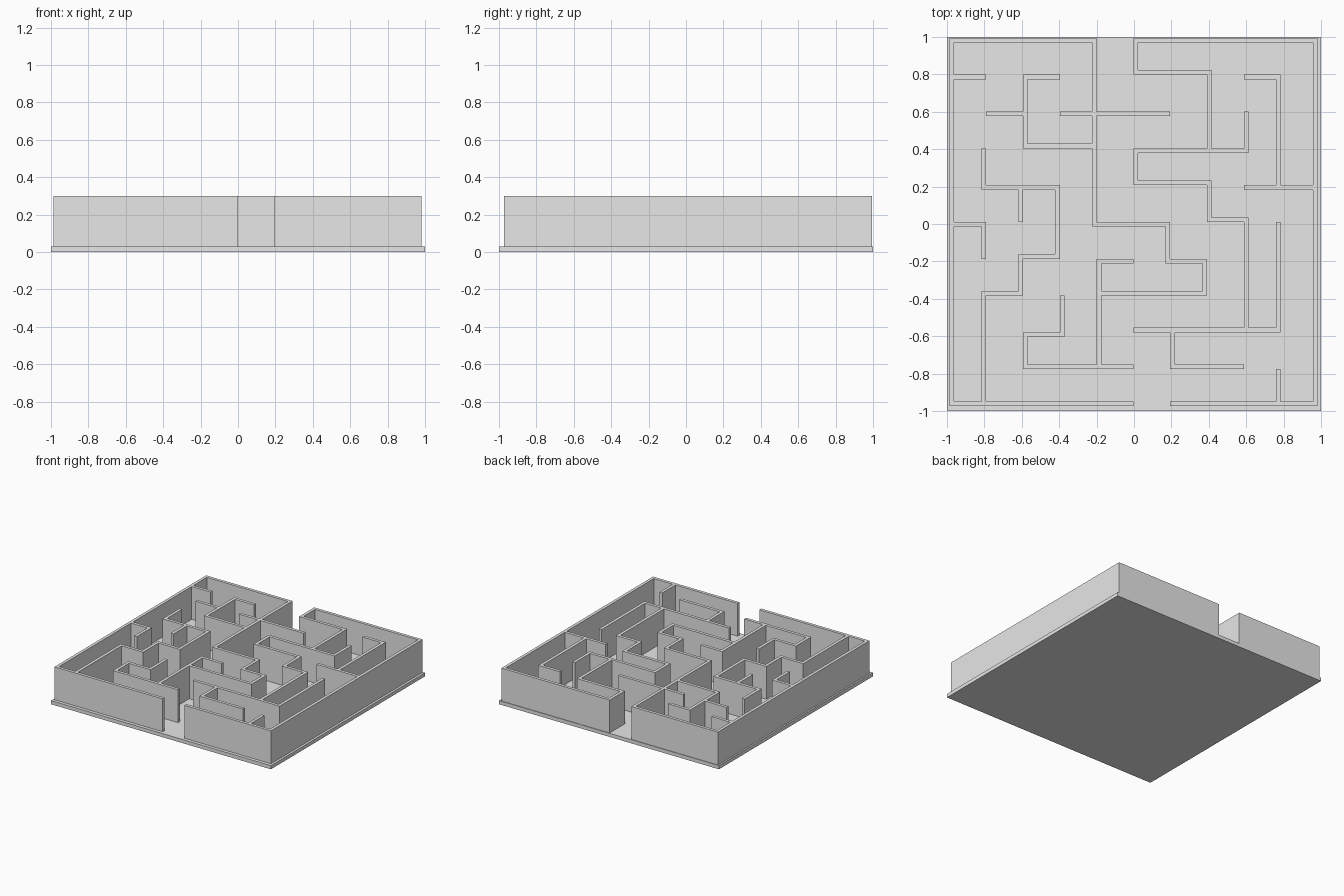
import bpy
import bmesh
from mathutils import Vector

if "Cube" in bpy.data.objects:
    bpy.data.objects.remove(bpy.data.objects["Cube"])

CELL = 0.1968                       # maze grid pitch
ORIGIN = Vector((-0.987, -0.973))   # front right corner of the grid
THICK = 0.025
FLOOR, TOP = 0.03, 0.3
STEP = {"N": Vector((0, 1)), "S": Vector((0, -1)),
        "E": Vector((1, 0)), "W": Vector((-1, 0))}

# Start column, start row, then moves; the wall lies to the right of the route
ROUTES = {
    "outer_wall_right": (5, 0, "W5 N10 E4 S5 E2 S1 E1 S1 W3 N1 E1"),
    "outer_wall_left": (7, 7, "N2 W2 N1 E5 S10 W4"),
    "winding_wall_left": (8, 2, "N3 W1 N1 W2 N1 E3 N1"),
    "winding_wall_right": (1, 7, "S1 E2 S2 W1 S1 W1 S3"),
    "front_hook_wall": (5, 1, "W3 N1 E1 N1"),
    "front_spur": (4, 1, "N2"),
    "front_left_wall": (9, 5, "S3 W4"),
    "front_left_branch": (8, 1, "W2 N1"),
    "front_left_stub": (9, 1, "S1"),
    "back_left_wall": (8, 9, "E1 S3"),
    "left_side_wall": (8, 6, "E2"),
    "back_bracket_wall": (4, 7, "W2 N2 E1"),
    "back_cross_wall": (3, 8, "E3"),
    "back_right_stub": (1, 8, "E1"),
    "back_corner_stub": (0, 9, "E1"),
    "right_hook_wall": (0, 5, "E1 S1"),
    "middle_stub": (2, 6, "S1"),
}

grey = bpy.data.materials.new("plain_grey")
grey.use_nodes = True
grey.diffuse_color = (0.8, 0.8, 0.8, 1)
grey.node_tree.nodes["Principled BSDF"].inputs["Base Color"].default_value = (0.8, 0.8, 0.8, 1)


def prism(name, outline, low, high):
    """Extrude a flat outline from one height to another."""
    bm = bmesh.new()
    face = bm.faces.new([bm.verts.new((p.x, p.y, low)) for p in outline])
    grown = bmesh.ops.extrude_face_region(bm, geom=[face], use_keep_orig=True)
    verts = [v for v in grown["geom"] if isinstance(v, bmesh.types.BMVert)]
    bmesh.ops.translate(bm, verts=verts, vec=(0, 0, high - low))
    bmesh.ops.recalc_face_normals(bm, faces=bm.faces)
    mesh = bpy.data.meshes.new(name)
    bm.to_mesh(mesh)
    bm.free()
    mesh.materials.append(grey)
    obj = bpy.data.objects.new(name, mesh)
    bpy.context.collection.objects.link(obj)


def wall_outline(col, row, moves):
    """Follow the route, then return along its mitred right-hand offset."""
    points = [ORIGIN + Vector((col, row)) * CELL]
    sides = []
    for move in moves.split():
        d = STEP[move[0]]
        points.append(points[-1] + d * int(move[1:]) * CELL)
        sides.append(Vector((d.y, -d.x)) * THICK)
    offsets = [sides[0]] + [a + b for a, b in zip(sides, sides[1:])] + [sides[-1]]
    return points + [p + o for p, o in zip(points, offsets)][::-1]


# Base slab
prism("base", [Vector(c) for c in ((-1, -1), (1, -1), (1, 1), (-1, 1))], 0, FLOOR)

# Maze walls
for name, route in ROUTES.items():
    prism(name, wall_outline(*route), FLOOR, TOP)
